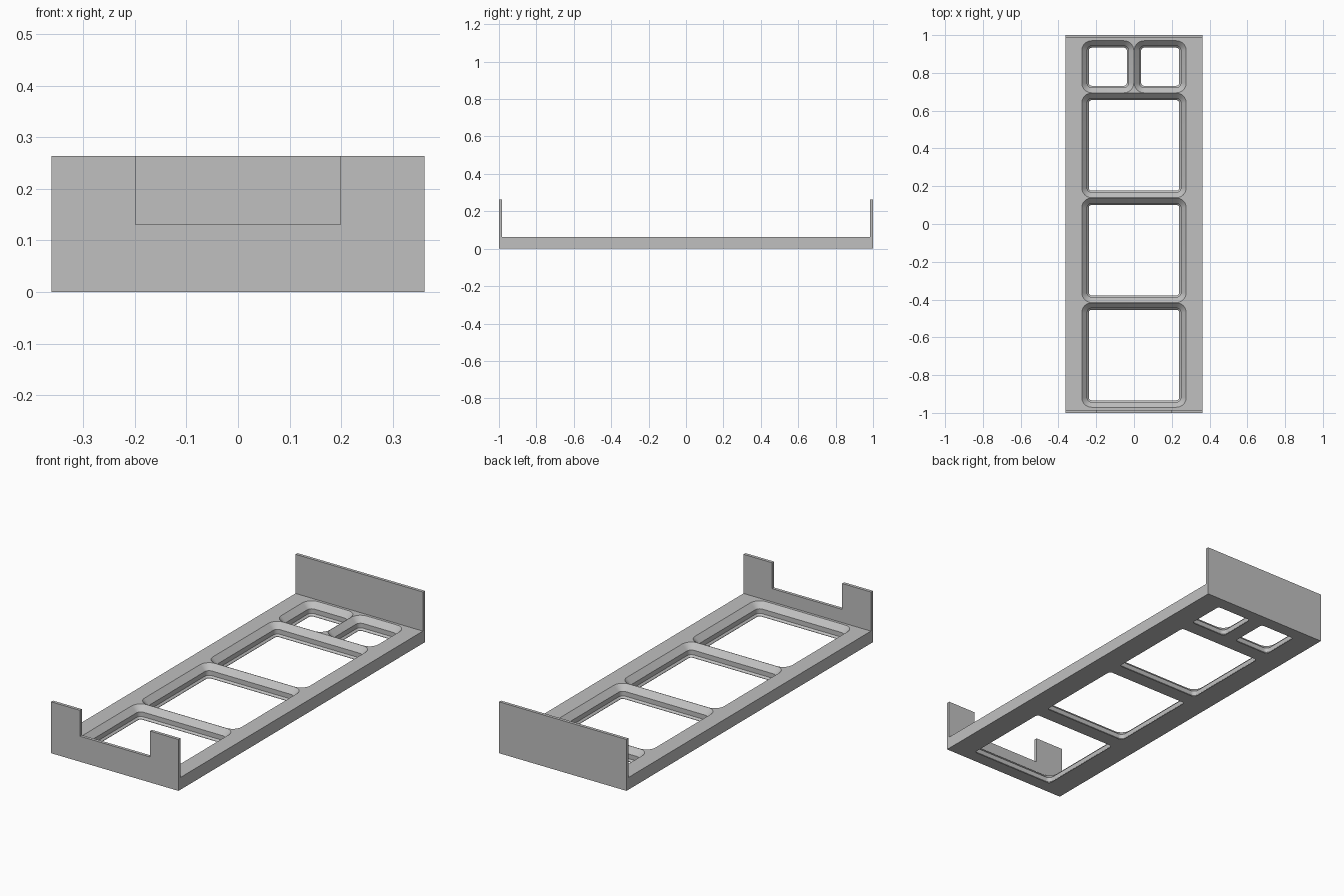
import bpy, bmesh, math

cube = bpy.data.objects.get("Cube")
if cube:
    bpy.data.objects.remove(cube, do_unlink=True)

HALF_W, HALF_L = 0.362, 1.0
BASE_H, WALL_H, WALL_T = 0.063, 0.264, 0.016
CELL = 0.555          # pitch of a full pocket
RADIUS = 0.053        # pocket corner radius at the rim

grey = bpy.data.materials.new("light grey plastic")
grey.use_nodes = True
COLOUR = (0.53, 0.53, 0.53, 1)
grey.diffuse_color = COLOUR
grey.node_tree.nodes["Principled BSDF"].inputs["Base Color"].default_value = COLOUR


def finish(name, bm):
    bmesh.ops.recalc_face_normals(bm, faces=bm.faces)
    mesh = bpy.data.meshes.new(name)
    bm.to_mesh(mesh)
    bm.free()
    mesh.materials.append(grey)
    obj = bpy.data.objects.new(name, mesh)
    bpy.context.collection.objects.link(obj)
    return obj


def upright_plate(name, outline, y, thickness):
    """Extrude an x-z outline along +y."""
    bm = bmesh.new()
    face = bm.faces.new([bm.verts.new((x, y, z)) for x, z in outline])
    moved = bmesh.ops.extrude_face_region(bm, geom=[face])["geom"]
    verts = [g for g in moved if isinstance(g, bmesh.types.BMVert)]
    bmesh.ops.translate(bm, verts=verts, vec=(0, thickness, 0))
    return finish(name, bm)


def add_pocket(bm, cx, cy, size):
    """Rounded square loft: chamfered rim, straight wall, small lower chamfer."""
    levels = [(-0.02, 0.038), (0.002, 0.038), (0.011, 0.029),
              (0.035, 0.029), (BASE_H, 0.001), (0.08, 0.001)]
    rings = []
    for z, inset in levels:
        r = RADIUS - inset
        c = size / 2 - RADIUS
        ring = []
        for corner in range(4):
            mid = math.radians(45 + 90 * corner)
            sx, sy = math.copysign(c, math.cos(mid)), math.copysign(c, math.sin(mid))
            for step in range(9):
                a = math.radians(90 * corner + 90 * step / 8)
                ring.append(bm.verts.new((cx + sx + r * math.cos(a),
                                          cy + sy + r * math.sin(a), z)))
        rings.append(ring)
    n = len(rings[0])
    for low, high in zip(rings, rings[1:]):
        for i in range(n):
            j = (i + 1) % n
            bm.faces.new((low[i], low[j], high[j], high[i]))
    bm.faces.new(rings[0][::-1])
    bm.faces.new(rings[-1])


# Base plate
w = HALF_W
base = upright_plate("base_plate", [(-w, 0), (w, 0), (w, BASE_H), (-w, BASE_H)],
                     -HALF_L + WALL_T, 2 * (HALF_L - WALL_T))

# Pockets: three full cells, then two half cells at the back
bm = bmesh.new()
start = -1.75 * CELL
for i in range(3):
    add_pocket(bm, 0, start + (i + 0.5) * CELL, CELL)
for side in (-1, 1):
    add_pocket(bm, side * CELL / 4, start + 3.25 * CELL, CELL / 2)
cutter = finish("pocket_cutter", bm)
cutter.hide_render = True
cutter.hide_set(True)

cut = base.modifiers.new("pockets", "BOOLEAN")
cut.operation = "DIFFERENCE"
cut.solver = "EXACT"
cut.object = cutter
bpy.context.view_layer.objects.active = base
base.select_set(True)
bpy.ops.object.modifier_apply(modifier=cut.name)
bpy.data.objects.remove(cutter, do_unlink=True)
bpy.ops.object.shade_smooth_by_angle(angle=math.radians(25))

# End walls: notched at the front, plain at the back
notch_w, notch_z = 0.199, 0.131
upright_plate("front_wall", [(-w, 0), (w, 0), (w, WALL_H), (notch_w, WALL_H),
                             (notch_w, notch_z), (-notch_w, notch_z),
                             (-notch_w, WALL_H), (-w, WALL_H)], -HALF_L, WALL_T)
upright_plate("back_wall", [(-w, 0), (w, 0), (w, WALL_H), (-w, WALL_H)],
              HALF_L - WALL_T, WALL_T)
